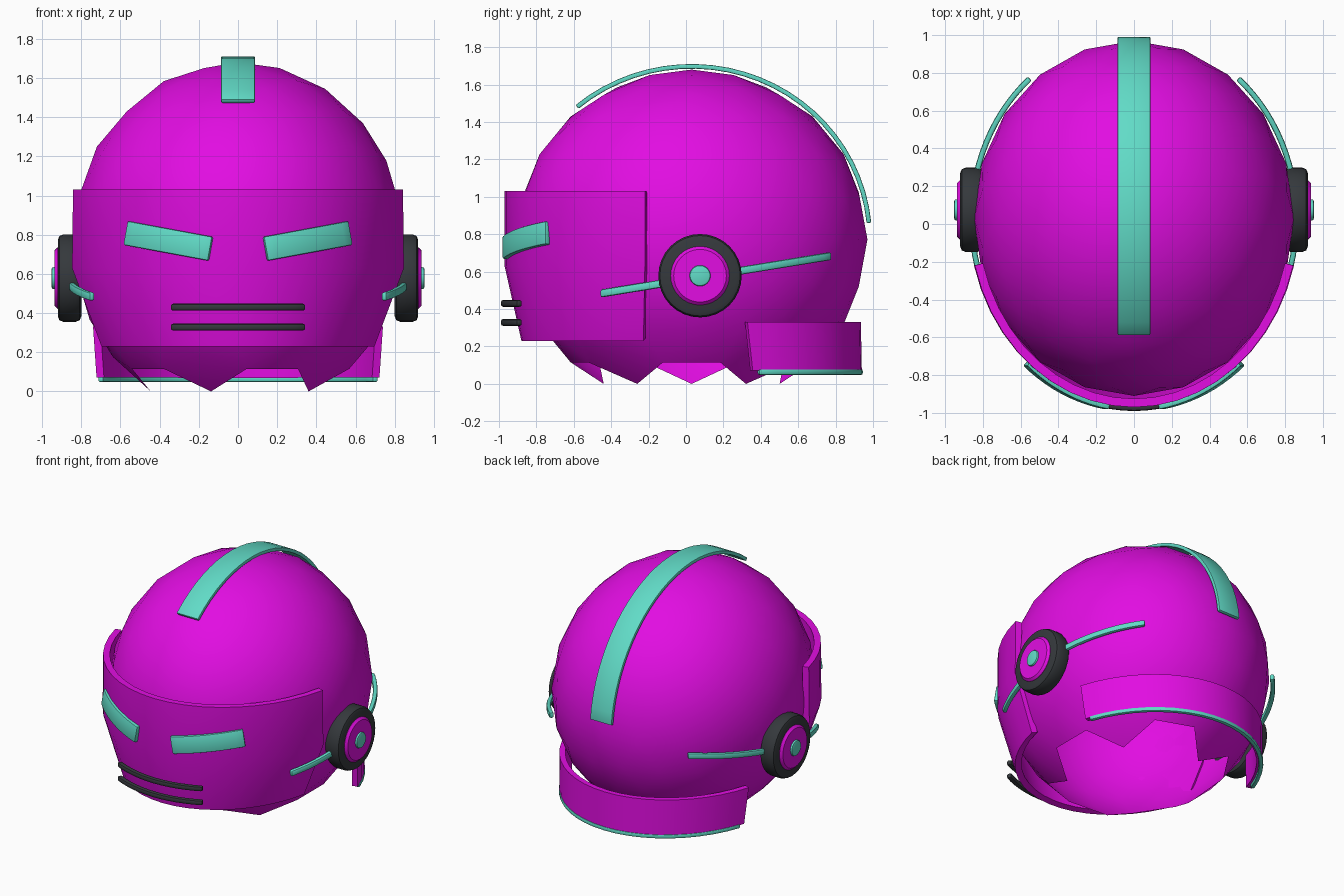
import bpy
import bmesh
from math import sin, cos, radians, acos, asin, pi
from mathutils import Matrix, Vector

if "Cube" in bpy.data.objects:
    bpy.data.objects.remove(bpy.data.objects["Cube"], do_unlink=True)


def material(name, rgb):
    m = bpy.data.materials.new(name)
    m.use_nodes = True
    m.diffuse_color = (*rgb, 1)
    m.node_tree.nodes["Principled BSDF"].inputs["Base Color"].default_value = (*rgb, 1)
    return m


MAGENTA = material("magenta", (0.76, 0.004, 0.76))
TEAL = material("teal", (0.12, 0.71, 0.57))
BLACK = material("charcoal", (0.035, 0.04, 0.045))

CENTRE = Vector((0, 0.03, 0.772))


def finish(name, bm, mat, thick=0, bevel=0, segments=2, mirror=False, angle=40):
    mesh = bpy.data.meshes.new(name)
    bm.to_mesh(mesh)
    bm.free()
    ob = bpy.data.objects.new(name, mesh)
    bpy.context.collection.objects.link(ob)
    mesh.materials.append(mat)
    if thick:
        mod = ob.modifiers.new("thickness", 'SOLIDIFY')
        mod.thickness, mod.offset = thick, -1
    if bevel:
        mod = ob.modifiers.new("rounding", 'BEVEL')
        mod.width, mod.segments = bevel, segments
        mod.limit_method, mod.angle_limit = 'ANGLE', radians(50)
    if mirror:
        ob.modifiers.new("mirror", 'MIRROR')
    bpy.ops.object.select_all(action='DESELECT')
    ob.select_set(True)
    bpy.context.view_layer.objects.active = ob
    bpy.ops.object.convert(target='MESH')
    bpy.ops.object.shade_smooth_by_angle(angle=radians(angle))
    return ob


def band(name, mat, point, t0, t1, steps, rows=2, **options):
    """Sheet point(t, row) that faces away from the centre, then thickened."""
    bm = bmesh.new()
    grid = [[bm.verts.new(point(t0 + (t1 - t0) * i / steps, r)) for r in range(rows)]
            for i in range(steps + 1)]
    for a, b in zip(grid, grid[1:]):
        for r in range(rows - 1):
            bm.faces.new((a[r], b[r], b[r + 1], a[r + 1]))
    bm.normal_update()
    face = bm.faces[:][len(bm.faces) // 2]
    if face.normal.dot(face.calc_center_median() - CENTRE) < 0:
        bmesh.ops.reverse_faces(bm, faces=bm.faces)
    return finish(name, bm, mat, **options)


def around(t, rx, ry, cy=0.03):
    """Plan ellipse; t = 0 is the front, growing toward the left side."""
    return rx * sin(t), cy - ry * cos(t)


# Shell: faceted ball with its lower cap removed, leaving a toothed rim
bm = bmesh.new()
bmesh.ops.create_icosphere(bm, subdivisions=3, radius=1)
bmesh.ops.delete(bm, geom=[v for v in bm.verts if v.co.z < -0.87], context='VERTS')
bm.transform(Matrix.Translation(CENTRE) @ Matrix.Diagonal((0.847, 0.94, 0.908, 1)))
finish("shell", bm, MAGENTA, angle=60)

# Face plate: upright above, tapering below
plate_rows = [(0.23, 0.72, 0.87, -0.01), (0.63, 0.875, 1.0, 0.03), (1.03, 0.87, 1.0, 0.03)]


def plate(t, r):
    z, rx, ry, cy = plate_rows[r]
    return (*around(t, rx, ry, cy), z)


end = acos(0.25)
band("face_plate", MAGENTA, plate, -end, end, 20, rows=3, thick=0.045)

# Neck guard around the back, with a trim along its lower edge
guard_rows = [(0.07, 0.765, 0.87, 0.07), (0.33, 0.784, 0.905, 0.03)]


def guard(t, r):
    z, rx, ry, cy = guard_rows[r]
    return (*around(t, rx, ry, cy), z)


end = acos(0.33)
band("neck_guard", MAGENTA, guard, pi - end, pi + end, 20, thick=0.04)
band("neck_guard_trim", TEAL, lambda t, r: (*around(t, 0.77, 0.875, 0.07), 0.048 + 0.03 * r),
     pi - end + 0.04, pi + end - 0.04, 20, thick=0.03, bevel=0.009)

# Crest strip over the top
band("crest_strip", TEAL,
     lambda t, r: (0.087 * (2 * r - 1), CENTRE.y + 0.965 * sin(t), CENTRE.z + 0.938 * cos(t)),
     -asin(0.62 / 0.965), radians(84.5), 24, thick=0.025, bevel=0.006)


# Slanted eyes
def eye(t, r):
    x, y = around(t, 0.89, 1.025)
    return x + 0.011 - 0.022 * r, y, 0.728 + 0.185 * (x - 0.14) + 0.122 * (r - 0.5)


band("eyes", TEAL, eye, asin(0.143 / 0.89), asin(0.577 / 0.89), 10,
     thick=0.035, bevel=0.008, mirror=True)

# Mouth bars
for name, z in (("upper_mouth_bar", 0.43), ("lower_mouth_bar", 0.328)):
    end = asin(0.345 / 0.87)
    band(name, BLACK, lambda t, r: (*around(t, 0.875, 1.02), z + 0.036 * (r - 0.5)),
         -end, end, 12, thick=0.036, bevel=0.012)


# Side rods running through the ear pieces
def rod(t, r):
    x, y = around(t, 0.875, 0.98)
    return x, y, 0.557 + 0.161 * y + 0.042 * (r - 0.5)


band("side_rods", TEAL, rod, radians(60), radians(140), 22,
     thick=0.03, bevel=0.01, mirror=True)


# Ear pieces: stacked discs facing sideways
def ear_disc(name, mat, radius, x0, x1, bevel, segments):
    bm = bmesh.new()
    place = Matrix.Translation(((x0 + x1) / 2, 0.075, 0.578)) @ Matrix.Rotation(pi / 2, 4, 'Y')
    bmesh.ops.create_cone(bm, cap_ends=True, segments=32, radius1=radius, radius2=radius,
                          depth=x1 - x0, matrix=place)
    finish(name, bm, mat, bevel=bevel, segments=segments, mirror=True, angle=30)


ear_disc("ear_pads", BLACK, 0.223, 0.8, 0.92, 0.028, 2)
ear_disc("ear_caps", MAGENTA, 0.157, 0.85, 0.938, 0.016, 1)
ear_disc("ear_buttons", TEAL, 0.056, 0.9, 0.952, 0.01, 2)
